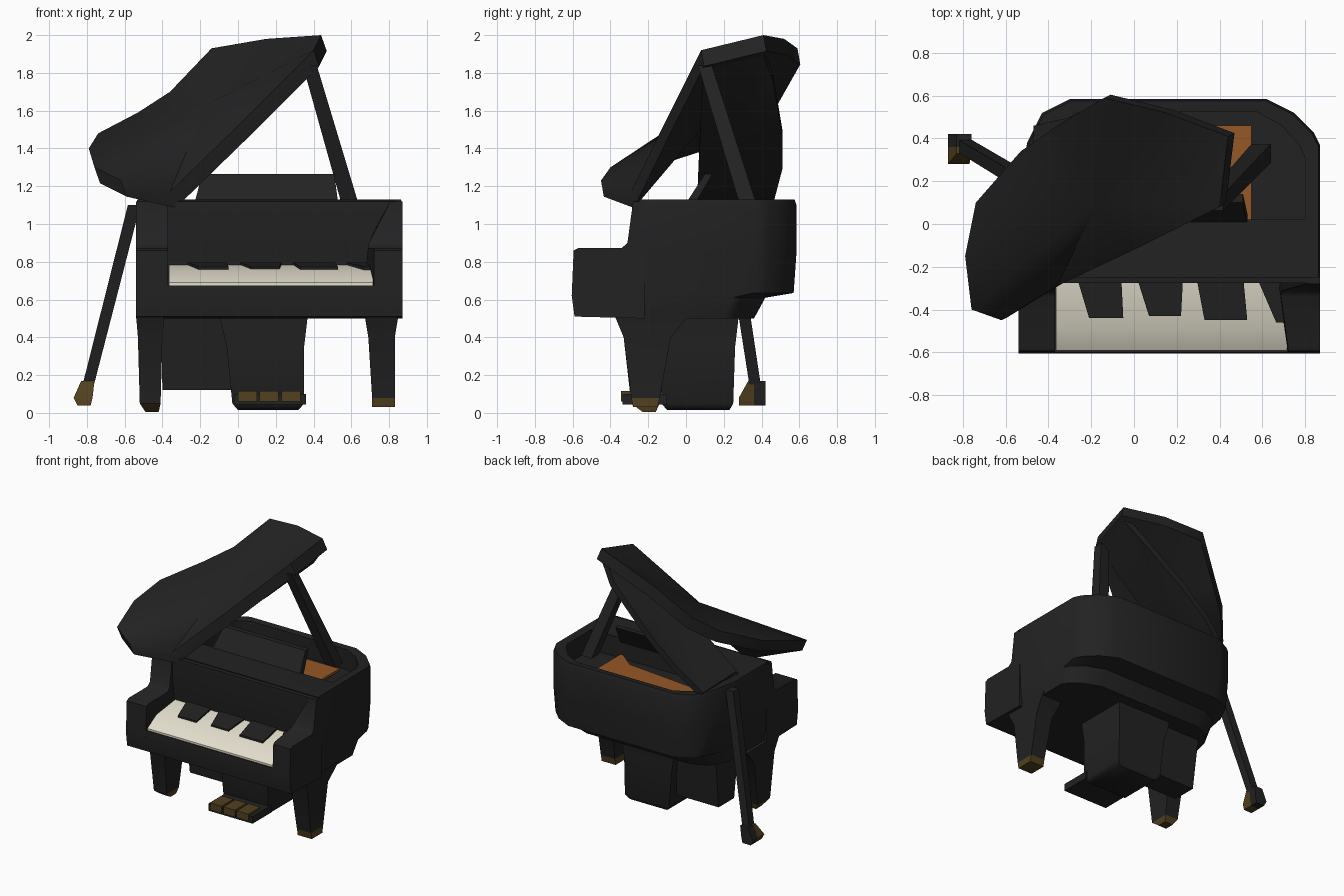
import bpy, bmesh, math
from mathutils import Vector


def mat(name, rgb):
    m = bpy.data.materials.new(name)
    m.diffuse_color = (*rgb, 1)
    return m


BLACK = mat("black lacquer", (0.016, 0.016, 0.017))
IVORY = mat("ivory", (0.78, 0.74, 0.62))
WOOD = mat("soundboard wood", (0.30, 0.095, 0.02))
BRASS = mat("dark brass", (0.085, 0.052, 0.014))


def loft(name, rings, mats=(BLACK,), brass_below=None, hubs=None, angle=45):
    """Skin a stack of equal rings, close both ends (fans when hubs are given)."""
    bm = bmesh.new()
    vs = [[bm.verts.new(p) for p in r] for r in rings]
    n = len(vs[0])
    for a, b in zip(vs, vs[1:]):
        for i in range(n):
            j = (i + 1) % n
            bm.faces.new((a[i], a[j], b[j], b[i]))
    for k, ring in enumerate((vs[0], vs[-1])):
        if hubs:
            h = bm.verts.new(hubs[k])
            for i in range(n):
                bm.faces.new((ring[i], ring[(i + 1) % n], h))
        else:
            bm.faces.new(ring)
    bmesh.ops.recalc_face_normals(bm, faces=bm.faces)
    if brass_below is not None:
        for f in bm.faces:
            f.material_index = int(f.calc_center_median().z < brass_below)
    me = bpy.data.meshes.new(name)
    bm.to_mesh(me)
    bm.free()
    for m in mats:
        me.materials.append(m)
    me.shade_smooth()
    me.set_sharp_from_angle(angle=math.radians(angle))
    ob = bpy.data.objects.new(name, me)
    bpy.context.collection.objects.link(ob)
    return ob


def rect(x0, x1, y0, y1, z):
    return [(x0, y0, z), (x1, y0, z), (x1, y1, z), (x0, y1, z)]


def box(name, x0, x1, y0, y1, z0, z1, m=BLACK):
    return loft(name, [rect(x0, x1, y0, y1, z0), rect(x0, x1, y0, y1, z1)], (m,))


def extruded_x(name, profile, x0, x1, m=BLACK):
    return loft(name, [[(x, y, z) for y, z in profile] for x in (x0, x1)], (m,))


def panel(name, pts, hub, off):
    """Thick bent sheet: top outline, middle point, offset to the underside."""
    o = Vector(off)
    low = [Vector(p) + o for p in pts]
    return loft(name, [pts, low], hubs=(hub, Vector(hub) + o), angle=50)


def strut(name, a, b, w0, w1):
    """Square bar between two points."""
    rings = [rect(p[0] - w, p[0] + w, p[1] - w, p[1] + w, p[2])
             for p, w in ((a, w0), (b, w1))]
    return loft(name, rings)


# Case: rounded tail, undercut bottom, hollow top with a wide front
FRONT = -0.25
outline = [(-0.54, FRONT), (0.87, FRONT), (0.87, 0.37), (0.84, 0.43), (0.75, 0.52),
           (0.62, 0.585), (-0.30, 0.585), (-0.43, 0.52), (-0.50, 0.38), (-0.54, 0.15)]


def case_ring(z, s=1.0, ymax=0.585):
    k = (ymax - FRONT) / (0.585 - FRONT)
    return [(0.165 + (x - 0.165) * s, FRONT + (y - FRONT) * k, z) for x, y in outline]


def cavity_ring(z):
    return [(0.165 + (x - 0.165) * 0.9, 0.02 if y < 0 else max(y - 0.06, 0.05), z)
            for x, y in outline]


loft("case", [case_ring(0.50, 0.96, 0.36), case_ring(0.61, 0.985, 0.42),
              case_ring(0.635, 0.985, 0.57), case_ring(0.85), case_ring(1.10),
              case_ring(1.13, 0.99, 0.575), cavity_ring(1.125), cavity_ring(0.97)])

# Soundboard in the hollow
loft("soundboard", [[(-0.35, 0.20, z), (0.40, 0.12, z), (0.55, 0.0, z), (0.55, 0.46, z),
                     (-0.35, 0.46, z)] for z in (0.98, 0.998)], (WOOD,))

# Keyboard: bed, cheeks, sloping white keys
extruded_x("key_bed", [(-0.22, 0.50), (-0.59, 0.51), (-0.605, 0.62), (-0.60, 0.675),
                       (-0.22, 0.675)], -0.54, 0.87)
cheek = [(-0.22, 0.60), (-0.605, 0.62), (-0.595, 0.86), (-0.57, 0.873), (-0.34, 0.873),
         (-0.31, 0.90), (-0.28, 1.12), (-0.22, 1.12)]
extruded_x("left_cheek", cheek, -0.54, -0.37)
loft("right_cheek", [[(0.87, y, z) for y, z in cheek],
                     [(0.72 - max(0, y + 0.5) * 0.2 + max(0, z - 0.88) * 0.55, y, z)
                      for y, z in cheek]])
extruded_x("white_keys", [(-0.24, 0.66), (-0.592, 0.66), (-0.592, 0.69), (-0.48, 0.755),
                          (-0.24, 0.785)], -0.365, 0.715, IVORY)

# Black key groups, left to right
for i, (a, b, c, d, yf) in enumerate([(-0.27, -0.06, -0.21, -0.05, -0.44),
                                      (0.01, 0.23, 0.07, 0.22, -0.43),
                                      (0.29, 0.51, 0.33, 0.53, -0.45),
                                      (0.57, 0.715, 0.665, 0.715, -0.46)]):
    loft(f"black_keys_{i + 1}", [
        [(a, -0.24, z + 0.025), (b, -0.24, z + 0.025), (d, yf, z), (c, yf, z)]
        for z in (0.745, 0.773)])

# Fallboard against the case front
extruded_x("fallboard", [(-0.23, 0.80), (-0.255, 0.80), (-0.275, 0.95), (-0.275, 1.12),
                         (-0.23, 1.125)], -0.38, 0.83)

# Music stand
loft("music_stand", [rect(-0.23, 0.53, 0.0, 0.05, 1.11), rect(-0.19, 0.51, 0.10, 0.14, 1.265)])

# Lid: folded-over upper leaf and the lower leaf hinged on the left rim
upper = [(-0.36, -0.29, 1.17), (-0.62, -0.45, 1.23), (-0.76, -0.40, 1.30),
         (-0.79, -0.15, 1.40), (-0.74, 0.10, 1.48), (-0.53, 0.34, 1.59),
         (-0.36, 0.46, 1.70), (-0.14, 0.59, 1.93), (0.15, 0.52, 1.98),
         (0.44, 0.41, 2.0), (0.40, 0.08, 1.92), (0.0, -0.12, 1.52)]
panel("lid_upper_leaf", upper, (-0.17, 0.1, 1.63), (0.03, 0.015, -0.085))
lower = [(-0.48, 0.06, 1.16), (-0.47, 0.46, 1.14), (-0.25, 0.51, 1.33), (-0.05, 0.51, 1.50),
         (0.30, 0.46, 1.80), (0.42, 0.40, 1.95), (0.385, 0.09, 1.88)]
panel("lid_lower_leaf", lower, (0.0, 0.3, 1.51), (0.03, 0.0, -0.04))

# Lid prop
strut("lid_prop", (0.595, 0.33, 1.10), (0.38, 0.10, 1.84), 0.045, 0.037)

# Front legs, tapered with brass tips
loft("right_leg", [rect(0.71, 0.83, -0.28, -0.15, 0.03), rect(0.71, 0.83, -0.29, -0.14, 0.08),
                   rect(0.69, 0.83, -0.33, -0.08, 0.40), rect(0.67, 0.85, -0.38, 0.02, 0.52)],
     (BLACK, BRASS), 0.07)
loft("left_leg", [rect(-0.49, -0.42, -0.23, -0.16, 0.005), rect(-0.52, -0.41, -0.29, -0.14, 0.05),
                  rect(-0.53, -0.40, -0.33, -0.08, 0.40), rect(-0.54, -0.39, -0.38, 0.02, 0.52)],
     (BLACK, BRASS), 0.04)

# Splayed rear leg; the foot has a brass front half and a black rear half
strut("rear_leg", (-0.80, 0.37, 0.12), (-0.55, 0.22, 1.10), 0.030, 0.033)
for name, y0, y1, m in (("rear_foot_front", 0.28, 0.36, BRASS), ("rear_foot_back", 0.36, 0.42, BLACK)):
    loft(name, [rect(-0.85, -0.78, y0, y1, 0.04), rect(-0.87, -0.77, y0, y1, 0.08),
                rect(-0.83, -0.76, max(y0, 0.33), y1, 0.17)], (m,))

# Pedal housing with side block
loft("pedal_housing", [rect(0.0, 0.32, -0.10, 0.23, 0.015), rect(-0.03, 0.35, -0.13, 0.25, 0.05),
                       rect(-0.06, 0.35, -0.13, 0.26, 0.35), rect(-0.10, 0.37, -0.14, 0.28, 0.52)],
     angle=50)
loft("side_block", [rect(-0.40, 0.0, -0.02, 0.17, 0.12), rect(-0.41, 0.0, -0.06, 0.22, 0.52)])

# Pedal plate and brass pedals
box("pedal_plate", -0.02, 0.36, -0.335, -0.10, 0.045, 0.10)
for i in range(3):
    x = 0.0 + i * 0.115
    box(f"pedal_{i + 1}", x, x + 0.10, -0.345, -0.20, 0.06, 0.115, BRASS)
